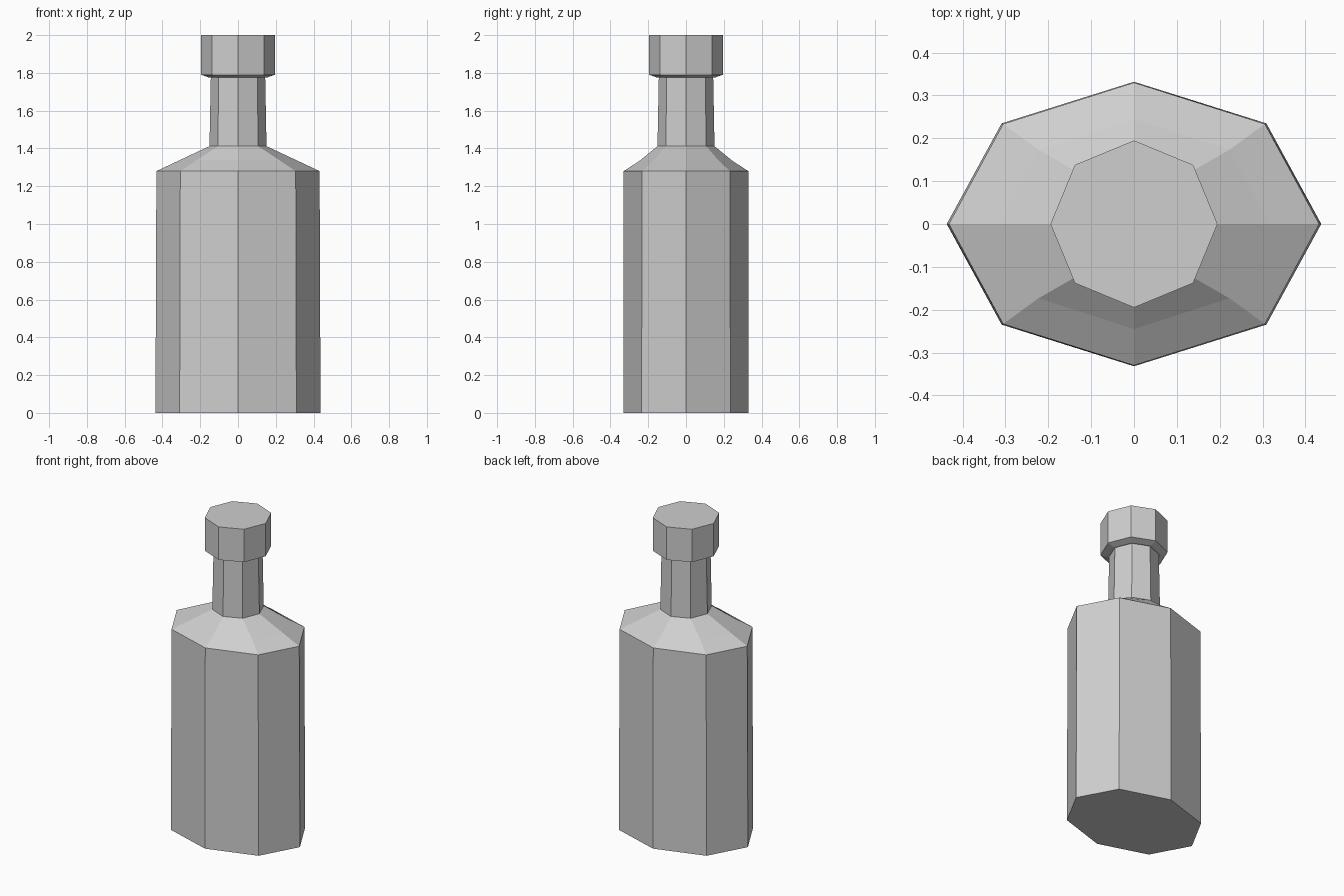
import bpy
import bmesh
from math import cos, sin, tau

cube = bpy.data.objects.get("Cube")
if cube:
    bpy.data.objects.remove(cube, do_unlink=True)

SIDES = 8

# Plain grey material
grey = bpy.data.materials.new("light grey")
grey.use_nodes = True
colour = (0.62, 0.62, 0.62, 1)
grey.diffuse_color = colour
grey.node_tree.nodes["Principled BSDF"].inputs["Base Color"].default_value = colour


def loft(name, rings):
    """Closed octagonal solid through rings of (x radius, y radius, height)."""
    bm = bmesh.new()
    loops = [[bm.verts.new((rx * cos(tau * i / SIDES), ry * sin(tau * i / SIDES), z))
              for i in range(SIDES)] for rx, ry, z in rings]
    for low, high in zip(loops, loops[1:]):
        for i in range(SIDES):
            j = (i + 1) % SIDES
            bm.faces.new((low[i], low[j], high[j], high[i]))
    bm.faces.new(loops[0][::-1])
    bm.faces.new(loops[-1])
    bmesh.ops.recalc_face_normals(bm, faces=bm.faces)
    mesh = bpy.data.meshes.new(name)
    bm.to_mesh(mesh)
    bm.free()
    mesh.materials.append(grey)
    obj = bpy.data.objects.new(name, mesh)
    bpy.context.collection.objects.link(obj)
    return obj


# Flattened body, sloping shoulder and slim neck
loft("bottle", [
    (0.437, 0.332, 0),
    (0.432, 0.330, 1.28),
    (0.315, 0.245, 1.335),
    (0.151, 0.151, 1.412),
    (0.144, 0.144, 1.78),
])

# Stopper with a bevelled underside
loft("cap", [
    (0.155, 0.155, 1.776),
    (0.195, 0.195, 1.79),
    (0.195, 0.195, 2),
])
